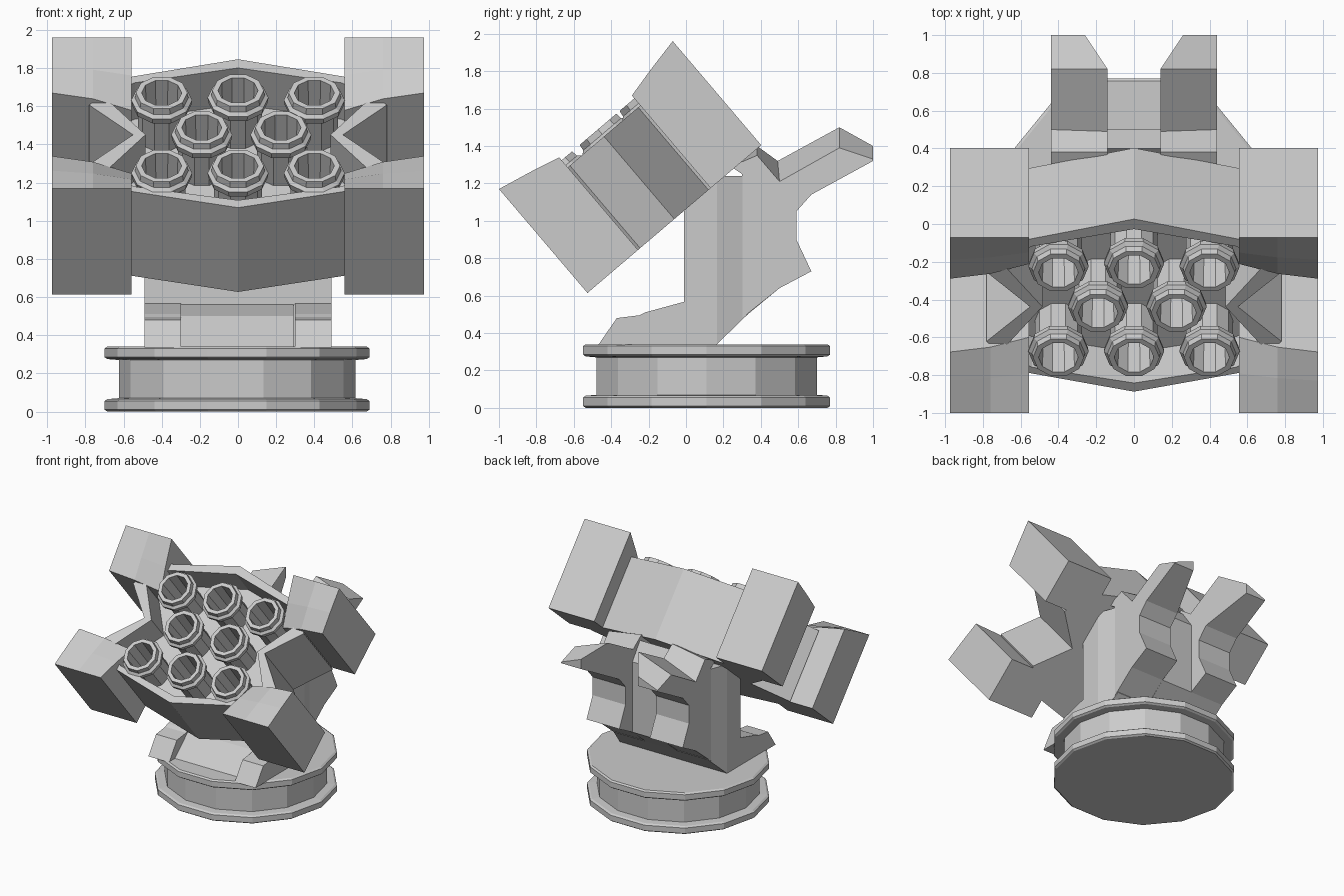
import bpy, bmesh
from math import cos, sin, pi, radians
from mathutils import Matrix, Vector

if "Cube" in bpy.data.objects:
    bpy.data.objects.remove(bpy.data.objects["Cube"])

# Launcher frame: local x = width, y = up along the tilted face, z = firing direction
TILT = Matrix.Translation((0, -1, 1.17)) @ Matrix.Rotation(radians(40.4), 4, 'X')


def loft(name, rings, matrix=Matrix()):
    """Closed solid through equal-length rings, capped at both ends."""
    bm = bmesh.new()
    vs = [[bm.verts.new(matrix @ Vector(p)) for p in ring] for ring in rings]
    n = len(vs[0])
    for a, b in zip(vs, vs[1:]):
        for i in range(n):
            j = (i + 1) % n
            bm.faces.new((a[i], a[j], b[j], b[i]))
    bm.faces.new(vs[0][::-1])
    bm.faces.new(vs[-1])
    bmesh.ops.recalc_face_normals(bm, faces=bm.faces)
    me = bpy.data.meshes.new(name)
    bm.to_mesh(me)
    bm.free()
    ob = bpy.data.objects.new(name, me)
    bpy.context.collection.objects.link(ob)
    return ob


def slab(name, profile, x0, x1, matrix=Matrix()):
    """Side profile extruded along x."""
    return loft(name, [[(x, *p) for p in profile] for x in (x0, x1)], matrix)


def lathe(name, profile, sides, centre, sy=1, matrix=Matrix()):
    cx, cy = centre
    rings = [[(cx + r * cos(2 * pi * i / sides), cy + sy * r * sin(2 * pi * i / sides), z)
              for i in range(sides)] for r, z in profile]
    return loft(name, rings, matrix)


# Round base with two flanges
lathe("base", [(.68, 0), (.695, .01), (.695, .055), (.68, .065), (.62, .07), (.62, .27),
               (.68, .275), (.695, .285), (.695, .33), (.68, .34)], 14, (-.005, .11), .975)

# Pedestal column: plan narrows to the back, rear underside slopes up
col = [(.49, -.01, .34, 1.14), (.49, .165, .34, 1.24), (.43, .33, .50, 1.24)]
loft("column", [[(-w, y, a), (w, y, a), (w, y, b), (-w, y, b)] for w, y, a, b in col])
slab("column_spine", [(.30, .48), (.33, .50), (.50, .64), (.50, 1.22), (.40, 1.36), (.30, 1.25)], -.15, .14)

# Front foot: sloped centre plate and two toes
slab("foot_plate", [(-.40, .335), (0, .335), (0, .565), (-.22, .50)], -.31, .29)
for side in (-1, 1):
    slab("foot_toe", [(-.47, .335), (0, .335), (0, .57), (-.22, .51), (-.25, .495), (-.37, .48)],
         side * .30, side * .49)

# Rear fins carrying the swept arms; arm tops slope down to the outside
lower = [(1.0, 1.32), (.67, 1.14), (.59, 1.05), (.59, .90), (.67, .73), (.50, .64), (.30, .48), (.30, 1.25)]
outer = [(.24, 1.29), (.38, 1.35), (.50, 1.21), (.82, 1.39), (1.0, 1.33)] + lower
inner = [(.24, 1.29), (.38, 1.40), (.49, 1.32), (.82, 1.50), (1.0, 1.40)] + lower
for side in (-1, 1):
    loft("rear_fin_arm", [[(side * .44, *p) for p in outer],
                          [(side * (.26 if p[0] == 1.0 else .14), *p) for p in inner]])

# Launcher body: notched outline with recessed front
out_half = [(0, .02), (.555, .15), (.70, .26), (.78, .37), (.55, .61), (.78, .85), (.70, .95), (.555, 1.08)]
in_half = [(0, .08), (.54, .19), (.66, .26), (.69, .32), (.485, .61), (.69, .90), (.66, .96), (.54, 1.03)]


def outline(half, top, z):
    pts = half + [(0, top)] + [(-x, y) for x, y in half[:0:-1]]
    return [(x, y, z) for x, y in pts]


loft("launcher_body", [outline(out_half, 1.22, -.73), outline(out_half, 1.22, -.15),
                       outline(in_half, 1.15, -.15), outline(in_half, 1.15, -.40)], TILT)

# Four corner blocks, front faces dipping toward the centre
for side in (-1, 1):
    for top in (False, True):
        def ring(x, mid, dip):
            prof = [(0, 0), (.19, mid), (.355, dip), (.355, -.73), (0, -.73)]
            return [(side * x, 1.22 - u if top else u, f) for u, f in prof]
        loft("corner_block", [ring(.975, -.04, -.08), ring(.76, -.06, -.12), ring(.557, -.10, -.20)], TILT)

# Eight launch tubes with stepped collars
tube = [(.125, -.42), (.125, -.20), (.155, -.185), (.16, -.15), (.14, -.135),
        (.135, -.10), (.105, -.10), (.095, -.40)]
spots = [(-.4, .30), (0, .30), (.4, .30), (-.19, .61), (.225, .61), (-.4, .89), (0, .91), (.4, .89)]
for spot in spots:
    lathe("launch_tube", tube, 10, spot, 1, TILT)
